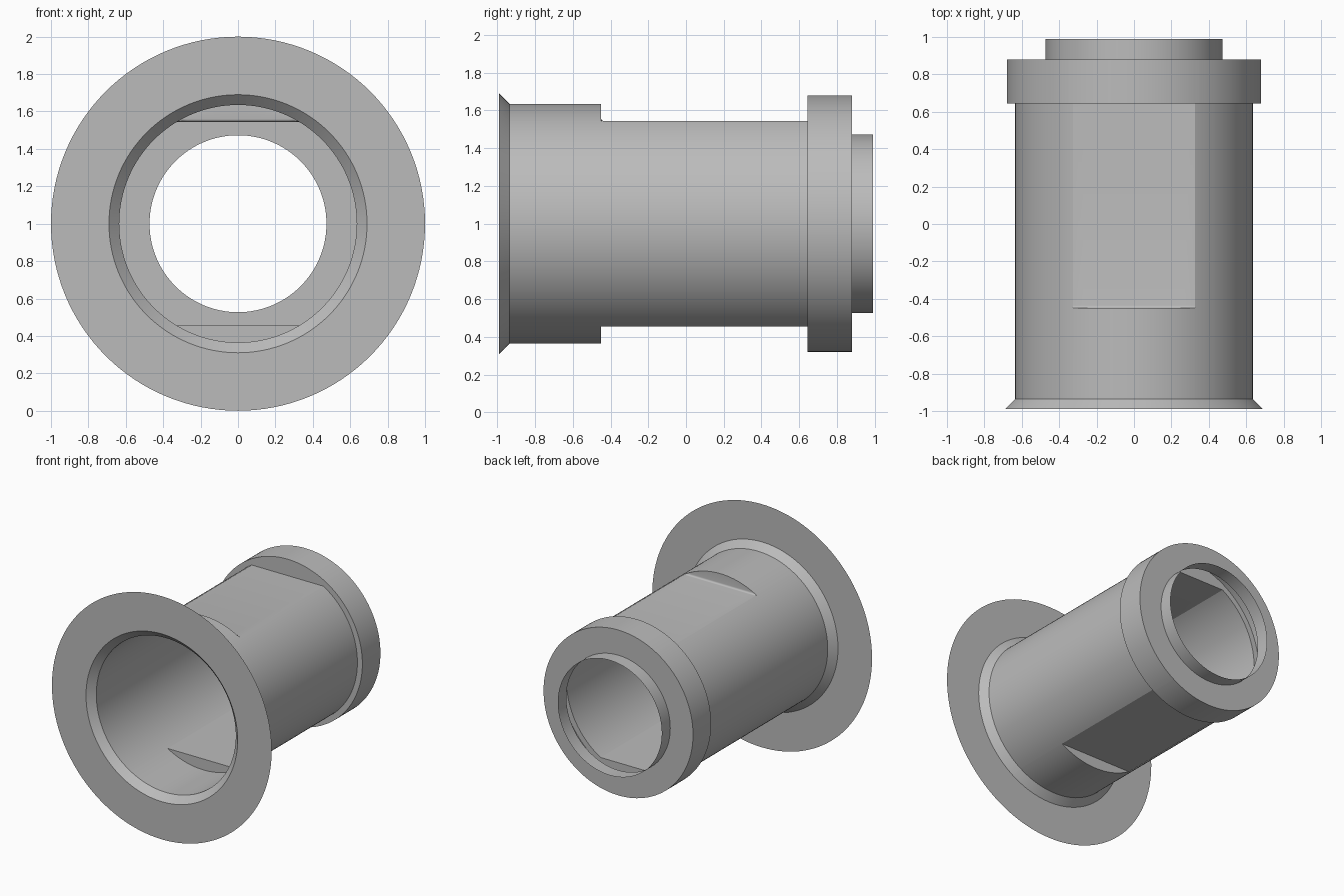
import bpy
import bmesh
from math import sin, cos, pi, acos, radians

cube = bpy.data.objects.get("Cube")
if cube:
    bpy.data.objects.remove(cube, do_unlink=True)

AXIS_Z = 1.0      # height of the tube axis
BODY_R = 0.635
FLAT = 0.545      # distance of the flats from the axis
COLLAR_R = 0.68
SPOUT_R = 0.473
FRONT, LIP, STEP, COLLAR, SPOUT, BACK = -0.99, -0.935, -0.45, 0.645, 0.88, 0.99

# One grey metal
grey = bpy.data.materials.new("grey metal")
grey.use_nodes = True
colour = (0.5, 0.5, 0.5, 1)
grey.diffuse_color = colour
grey.node_tree.nodes["Principled BSDF"].inputs["Base Color"].default_value = colour

# Shared angles, including the exact edges of the flats
edge = acos(FLAT / BODY_R)
angles = sorted([2 * pi * i / 128 for i in range(128)]
                + [edge, pi - edge, pi + edge, 2 * pi - edge])


def loft(name, rings):
    """Skin rings of (y, radius, top limit, bottom limit) about the y axis."""
    bm = bmesh.new()
    loops = []
    for y, r, top, bottom in rings:
        loops.append([bm.verts.new((r * sin(a), y,
                                    AXIS_Z + max(-bottom, min(top, r * cos(a)))))
                      for a in angles])
    n = len(angles)
    for a, b in zip(loops, loops[1:]):
        for i in range(n):
            j = (i + 1) % n
            bm.faces.new((a[i], b[i], b[j], a[j]))
    bmesh.ops.remove_doubles(bm, verts=bm.verts, dist=1e-5)
    mesh = bpy.data.meshes.new(name)
    bm.to_mesh(mesh)
    bm.free()
    mesh.materials.append(grey)
    obj = bpy.data.objects.new(name, mesh)
    bpy.context.collection.objects.link(obj)
    bpy.ops.object.select_all(action="DESELECT")
    obj.select_set(True)
    bpy.context.view_layer.objects.active = obj
    bpy.ops.object.shade_smooth_by_angle(angle=radians(30))
    return obj


def turned(name, *profile):
    return loft(name, [(y, r, r, r) for y, r in profile])


# Thin sheet flange and the flared lip behind it
turned("front_flange", (FRONT, 1.0), (FRONT, 0.69))
turned("flared_lip", (FRONT, 0.69), (LIP, BODY_R))

# Tube with a flat above and below; the upper step has a small fillet
fillet = 0.015
steps = [(STEP + fillet * (1 - cos(t)), BODY_R, FLAT + fillet * (1 - sin(t)), FLAT)
         for t in [pi / 2 * i / 5 for i in range(6)]]
# The lower step stays square, so its limit drops at once
steps[0] = (STEP, BODY_R, FLAT + fillet, FLAT)
loft("tube_body", [(LIP, BODY_R, BODY_R, BODY_R), (STEP, BODY_R, BODY_R, BODY_R)]
     + steps + [(COLLAR, BODY_R, FLAT, FLAT)])

# Stepped collar: its front wall meets the flattened tube
loft("collar_front_wall", [(COLLAR, BODY_R, FLAT, FLAT),
                           (COLLAR, COLLAR_R, COLLAR_R, COLLAR_R)])
turned("collar", (COLLAR, COLLAR_R), (SPOUT, COLLAR_R), (SPOUT, SPOUT_R))

# Short open spout at the back
turned("rear_spout", (SPOUT, SPOUT_R), (BACK, SPOUT_R))
